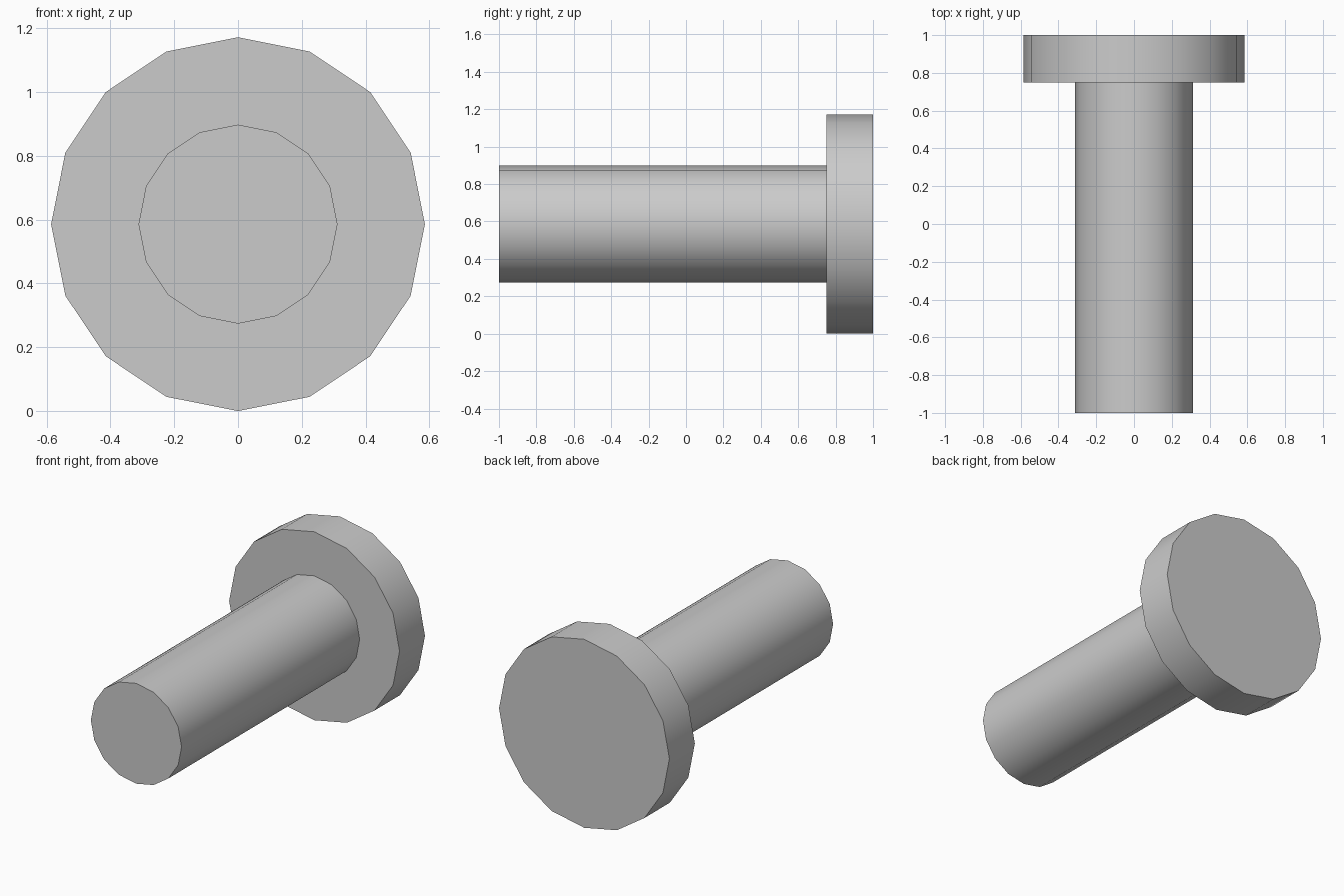
import bpy
import bmesh
from math import sin, cos, tau, radians

cube = bpy.data.objects.get("Cube")
if cube:
    bpy.data.objects.remove(cube, do_unlink=True)

SIDES = 16
HEAD_R, SHAFT_R = 0.586, 0.312
FRONT, SHOULDER, BACK = -1.0, 0.75, 1.0

# Plain grey material
grey = bpy.data.materials.new("plain grey")
grey.use_nodes = True
colour = (0.6, 0.6, 0.6, 1)
grey.diffuse_color = colour
grey.node_tree.nodes["Principled BSDF"].inputs["Base Color"].default_value = colour

bm = bmesh.new()


def ring(radius, y):
    """Circle of vertices around the pin's axis."""
    return [bm.verts.new((radius * sin(tau * i / SIDES), y,
                          HEAD_R + radius * cos(tau * i / SIDES)))
            for i in range(SIDES)]


# Shaft, shoulder and head as one closed stepped profile
profile = [(SHAFT_R, FRONT), (SHAFT_R, SHOULDER), (HEAD_R, SHOULDER), (HEAD_R, BACK)]
rings = [ring(r, y) for r, y in profile]
for a, b in zip(rings, rings[1:]):
    for i in range(SIDES):
        j = (i + 1) % SIDES
        bm.faces.new((a[i], a[j], b[j], b[i]))

# Flat end caps
bm.faces.new(rings[0])
bm.faces.new(rings[-1])
bmesh.ops.recalc_face_normals(bm, faces=bm.faces)

mesh = bpy.data.meshes.new("headed_pin")
bm.to_mesh(mesh)
bm.free()
mesh.materials.append(grey)
pin = bpy.data.objects.new("headed_pin", mesh)
bpy.context.collection.objects.link(pin)

# Round sides smooth, rims sharp
bpy.ops.object.select_all(action="DESELECT")
pin.select_set(True)
bpy.context.view_layer.objects.active = pin
bpy.ops.object.shade_smooth_by_angle(angle=radians(30))
